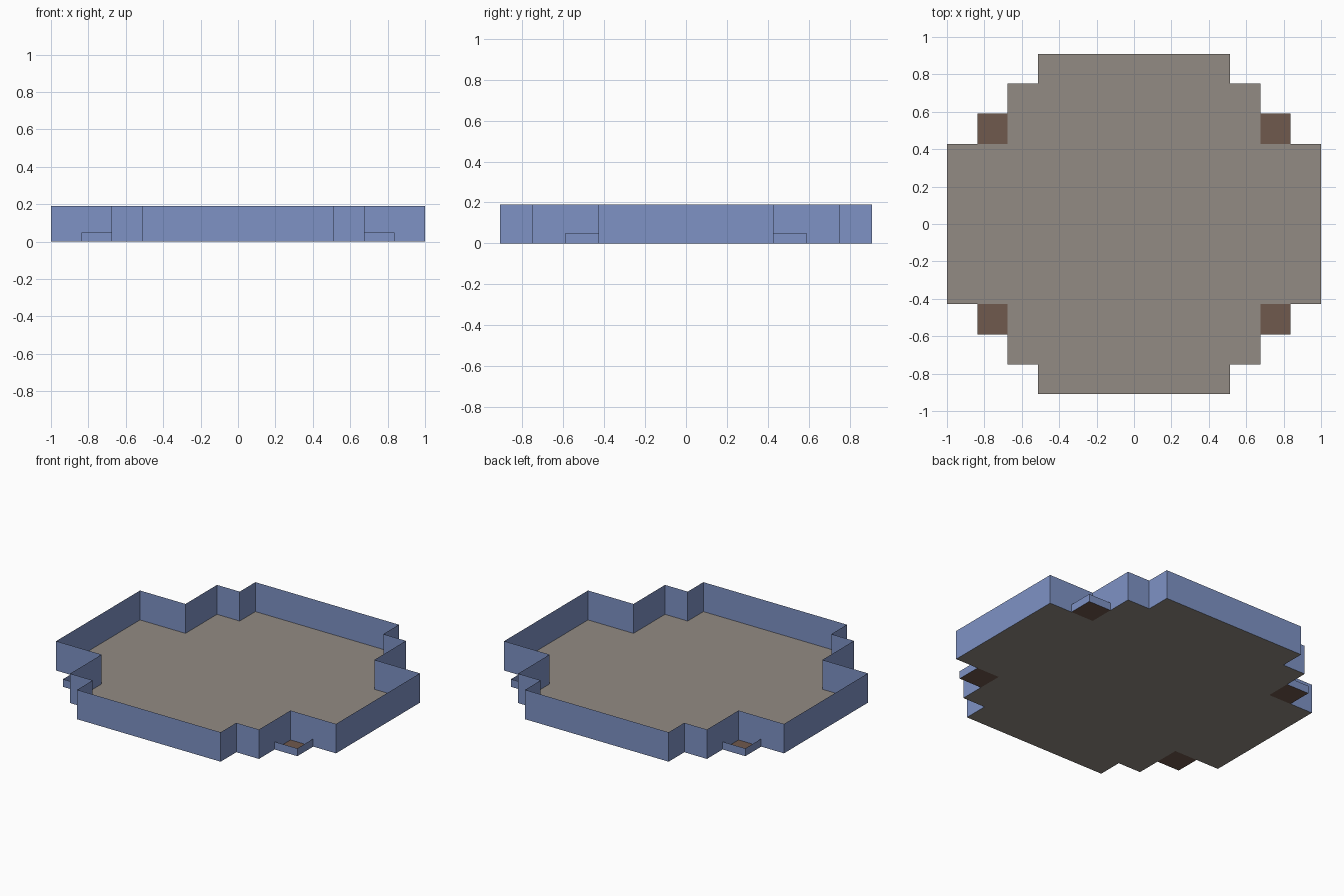
import bpy, bmesh

if "Cube" in bpy.data.objects:
    bpy.data.objects.remove(bpy.data.objects["Cube"])

WALL_H, BAND_Z, RAIL_H = 0.19, 0.15, 0.05


def material(name, rgb):
    m = bpy.data.materials.new(name)
    m.diffuse_color = (*rgb, 1)
    m.use_nodes = True
    m.node_tree.nodes["Principled BSDF"].inputs["Base Color"].default_value = m.diffuse_color
    return m


BLUE = material("blue_wall", (0.21, 0.29, 0.56))
GREY = material("warm_floor", (0.29, 0.26, 0.23))
BROWN = material("brown_porch", (0.16, 0.10, 0.075))


def finish(name, bm, mat):
    me = bpy.data.meshes.new(name)
    bm.to_mesh(me)
    bm.free()
    me.materials.append(mat)
    ob = bpy.data.objects.new(name, me)
    bpy.context.collection.objects.link(ob)
    return ob


def floor(name, points, mat):
    bm = bmesh.new()
    f = bm.faces.new([bm.verts.new((x, y, 0)) for x, y in points])
    f.normal_update()
    if f.normal.z < 0:
        f.normal_flip()
    return finish(name, bm, mat)


def wall(name, points, z0, z1, mat, closed=False, panel=0.16):
    """Thin vertical sheet along a path, split into panels."""
    path = []
    ends = points[1:] + points[:1] if closed else points[1:]
    for (ax, ay), (bx, by) in zip(points, ends):
        n = max(1, round((abs(bx - ax) + abs(by - ay)) / panel))
        path += [(ax + (bx - ax) * i / n, ay + (by - ay) * i / n) for i in range(n)]
    if not closed:
        path.append(points[-1])
    bm = bmesh.new()
    lo = [bm.verts.new((x, y, z0)) for x, y in path]
    hi = [bm.verts.new((x, y, z1)) for x, y in path]
    count = len(path)
    for i in range(count if closed else count - 1):
        j = (i + 1) % count
        bm.faces.new((lo[i], lo[j], hi[j], hi[i]))
    return finish(name, bm, mat)


# Stepped outline, mirrored from one quarter, counter-clockwise
quarter = [(1.0, 0.428), (0.675, 0.428), (0.675, 0.75), (0.513, 0.75), (0.513, 0.91)]
outline = (quarter
           + [(-x, y) for x, y in reversed(quarter)]
           + [(-x, -y) for x, y in quarter]
           + [(x, -y) for x, y in reversed(quarter)])

# Main floor and the two tiers of outer wall
floor("main_floor", outline, GREY)
wall("lower_wall", outline, 0, BAND_Z, BLUE, closed=True)
wall("upper_wall_band", outline, BAND_Z, WALL_H, BLUE, closed=True)

# Four corner porches with low rails and a narrow door each
for sx, side in ((-1, "left"), (1, "right")):
    for sy, end in ((-1, "front"), (1, "back")):
        tag = f"{end}_{side}"
        x0, x1, y0, y1 = sx * 0.675, sx * 0.837, sy * 0.428, sy * 0.59
        floor("porch_floor_" + tag, [(x0, y0), (x1, y0), (x1, y1), (x0, y1)], BROWN)
        rail = [(x1, y0), (x1, y1), (x0, y1)]
        door = [(sx * 0.677, sy * 0.465), (sx * 0.677, sy * 0.508)]
        if sx * sy < 0:
            rail.reverse()
            door.reverse()
        wall("porch_rail_" + tag, rail, 0, RAIL_H, BLUE)
        wall("door_" + tag, door, RAIL_H, 0.145, BLUE)
